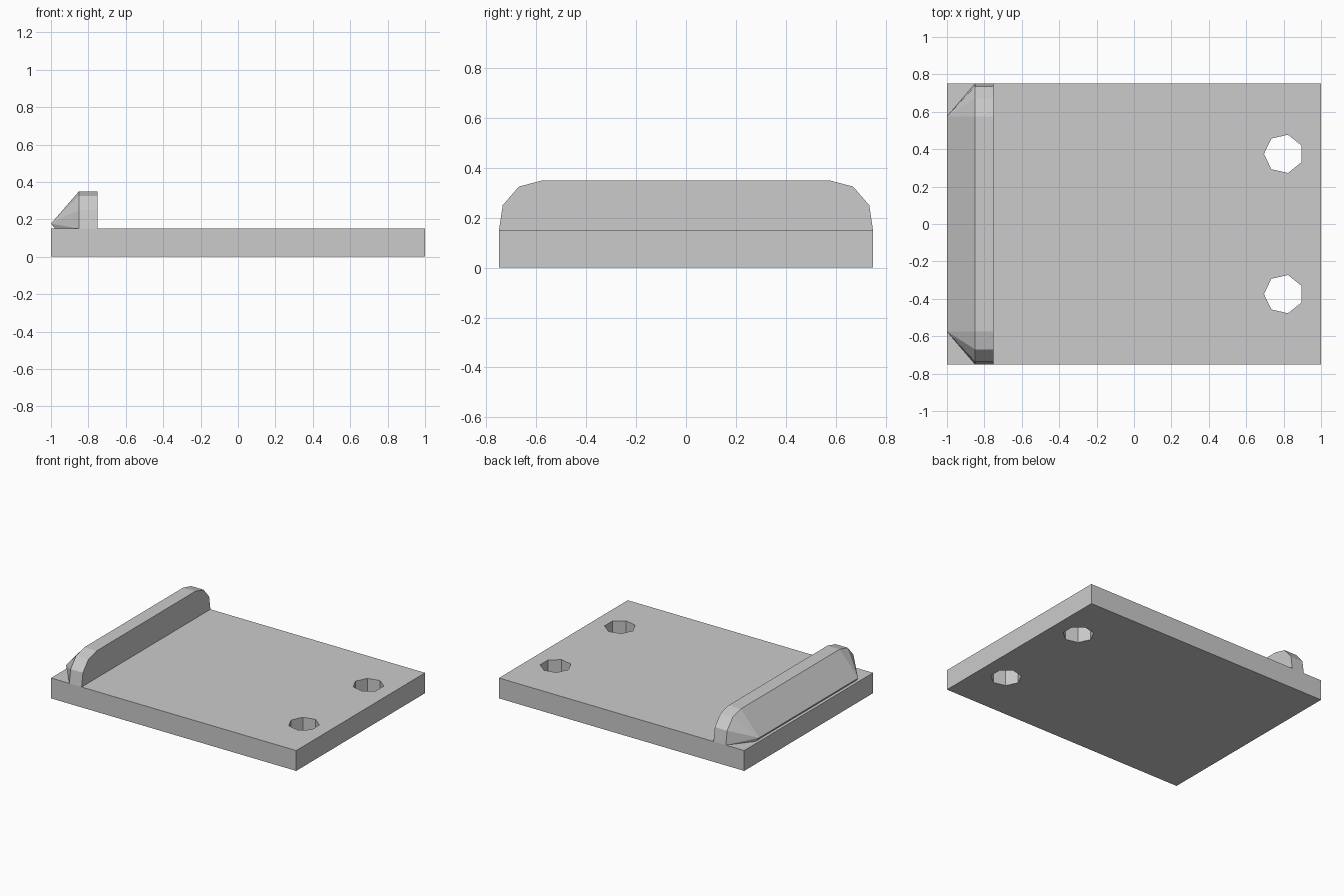
import bpy, bmesh
from math import pi

cube = bpy.data.objects.get("Cube")
if cube:
    bpy.data.objects.remove(cube, do_unlink=True)

# Single plain grey material
grey = bpy.data.materials.new("plain_grey")
grey.use_nodes = True
colour = (0.6, 0.6, 0.6, 1)
grey.diffuse_color = colour
grey.node_tree.nodes["Principled BSDF"].inputs["Base Color"].default_value = colour

THICK = 0.15

# Base plate
bpy.ops.mesh.primitive_cube_add(size=1, location=(0, 0, THICK / 2))
plate = bpy.context.object
plate.name = "base_plate"
plate.scale = (2, 1.5, THICK)
bpy.ops.object.transform_apply(location=True, scale=True)
plate.data.materials.append(grey)

# Two seven-sided screw holes
for y in (-0.375, 0.375):
    bpy.ops.mesh.primitive_cylinder_add(vertices=7, radius=0.105, depth=1,
                                        location=(0.8, y, 0), rotation=(0, 0, pi / 2))
    cutter = bpy.context.object
    cutter.hide_render = True
    cutter.data.materials.append(grey)
    bpy.context.view_layer.objects.active = plate
    mod = plate.modifiers.new("screw_hole", 'BOOLEAN')
    mod.operation = 'DIFFERENCE'
    mod.object = cutter
    bpy.ops.object.modifier_apply(modifier=mod.name)
    bpy.data.objects.remove(cutter, do_unlink=True)


def hull(name, points):
    """Convex solid around points, mirrored across y."""
    bm = bmesh.new()
    for x, y, z in points:
        for side in (-1, 1):
            bm.verts.new((x, side * y, z))
    bmesh.ops.convex_hull(bm, input=bm.verts)
    bmesh.ops.dissolve_limit(bm, angle_limit=0.01, verts=bm.verts, edges=bm.edges)
    bmesh.ops.recalc_face_normals(bm, faces=bm.faces)
    mesh = bpy.data.meshes.new(name)
    bm.to_mesh(mesh)
    bm.free()
    mesh.materials.append(grey)
    obj = bpy.data.objects.new(name, mesh)
    bpy.context.collection.objects.link(obj)


# Upright lip with rounded corners, and the sloped wedge behind it
profile = [(0.75, THICK), (0.735, 0.25), (0.67, 0.325), (0.575, 0.35)]
hull("lip", [(x, y, z) for x in (-0.85, -0.75) for y, z in profile])
hull("lip_wedge", [(-0.85, y, z) for y, z in profile]
     + [(-1, 0.575, 0.177), (-0.978, 0.59, THICK)])
